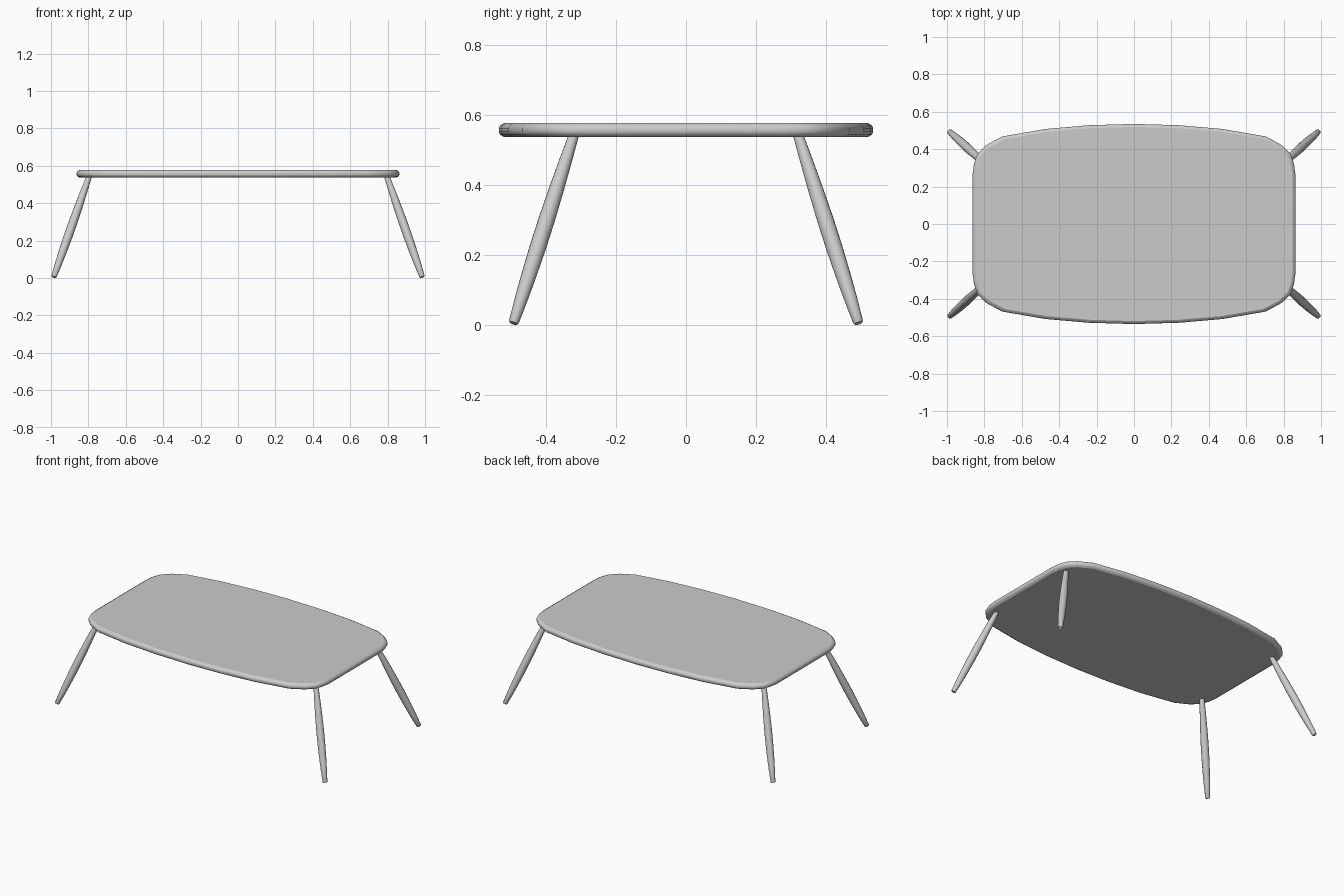
import bpy, bmesh
from math import cos, sin, tau
from mathutils import Vector

if "Cube" in bpy.data.objects:
    bpy.data.objects.remove(bpy.data.objects["Cube"])


def loft(name, rings):
    """Bridge closed rings of points, cap both ends; sides smooth, caps flat."""
    bm = bmesh.new()
    loops = [[bm.verts.new(p) for p in ring] for ring in rings]
    n = len(loops[0])
    for a, b in zip(loops, loops[1:]):
        for i in range(n):
            j = (i + 1) % n
            bm.faces.new((a[i], a[j], b[j], b[i])).smooth = True
    bm.faces.new(loops[0][::-1])
    bm.faces.new(loops[-1])
    bmesh.ops.recalc_face_normals(bm, faces=bm.faces)
    mesh = bpy.data.meshes.new(name)
    bm.to_mesh(mesh)
    bm.free()
    obj = bpy.data.objects.new(name, mesh)
    bpy.context.collection.objects.link(obj)
    return obj


# Tabletop: quarter outline mirrored into a full loop
HX, HY = 0.863, 0.535
quarter = [(HX, 0.267), (0.855, 0.325), (0.837, 0.375), (0.79, 0.422),
           (0.705, 0.468), (0.473, 0.508), (0.24, 0.528), (0.0, HY)]
half = quarter + [(-x, y) for x, y in quarter[-2::-1]]
outline = half + [(-x, -y) for x, y in half]

# Edge profile: inset and height
edge = [(0.016, 0.537), (0.004, 0.544), (0.0, 0.552),
        (0.0, 0.563), (0.004, 0.571), (0.016, 0.578)]
loft("tabletop", [[(x * (1 - d / HX), y * (1 - d / HY), z) for x, y in outline]
                  for d, z in edge])

# Splayed cigar-shaped legs: position along the leg and radius
SIDES = 16
leg_profile = [(0.0, 0.012), (0.008, 0.0145), (0.12, 0.0185), (0.25, 0.0215),
               (0.4, 0.0235), (0.55, 0.0235), (0.7, 0.0215), (0.85, 0.0185),
               (1.0, 0.0145)]


def leg(name, sx, sy):
    foot = Vector((0.985 * sx, 0.493 * sy, 0.0055))
    head = Vector((0.795 * sx, 0.320 * sy, 0.545))
    axis = (head - foot).normalized()
    u = axis.orthogonal().normalized()
    v = axis.cross(u)
    loft(name, [[foot.lerp(head, t) + r * (u * cos(tau * i / SIDES) + v * sin(tau * i / SIDES))
                 for i in range(SIDES)] for t, r in leg_profile])


for side, sx in (("left", -1), ("right", 1)):
    for end, sy in (("front", -1), ("back", 1)):
        leg(f"{end}_{side}_leg", sx, sy)
